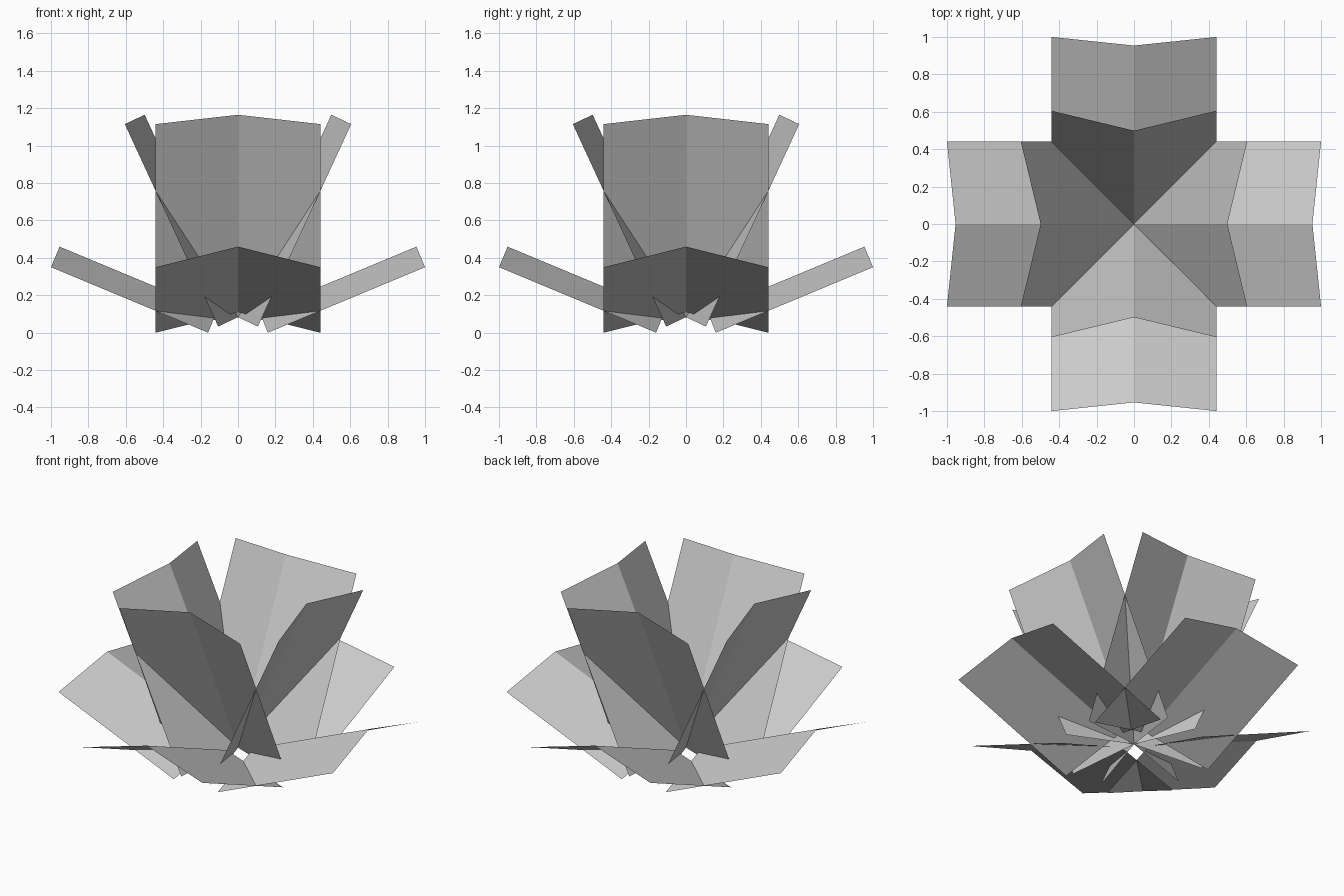
import bpy, bmesh
from math import cos, sin, pi

if "Cube" in bpy.data.objects:
    bpy.data.objects.remove(bpy.data.objects["Cube"])

HALF_WIDTH = 0.44


def folded_leaf(name, ridge, edge, turn):
    """Strip folded along its middle; ridge and edge are (distance, z) at base and tip."""
    bm = bmesh.new()
    rows = []
    for (rd, rz), (ed, ez) in zip(ridge, edge):
        row = []
        for side, d, z in ((-HALF_WIDTH, ed, ez), (0, rd, rz), (HALF_WIDTH, ed, ez)):
            x = d * cos(turn) - side * sin(turn)
            y = d * sin(turn) + side * cos(turn)
            row.append(bm.verts.new((x, y, z)))
        rows.append(row)
    base, tip = rows
    for i in range(2):
        bm.faces.new((base[i], tip[i], tip[i + 1], base[i + 1]))
    mesh = bpy.data.meshes.new(name)
    bm.to_mesh(mesh)
    bm.free()
    obj = bpy.data.objects.new(name, mesh)
    bpy.context.collection.objects.link(obj)


for i in range(4):
    turn = i * pi / 2
    # wide-spread lower leaves
    folded_leaf(f"lower_leaf_{i + 1}", [(0.115, 0.11), (0.954, 0.46)],
                [(0.16, 0.0), (1.0, 0.35)], turn)
    # steep upper leaves meeting at the centre
    folded_leaf(f"upper_leaf_{i + 1}", [(0.0, 0.083), (0.499, 1.165)],
                [(0.106, 0.033), (0.605, 1.115)], turn)
